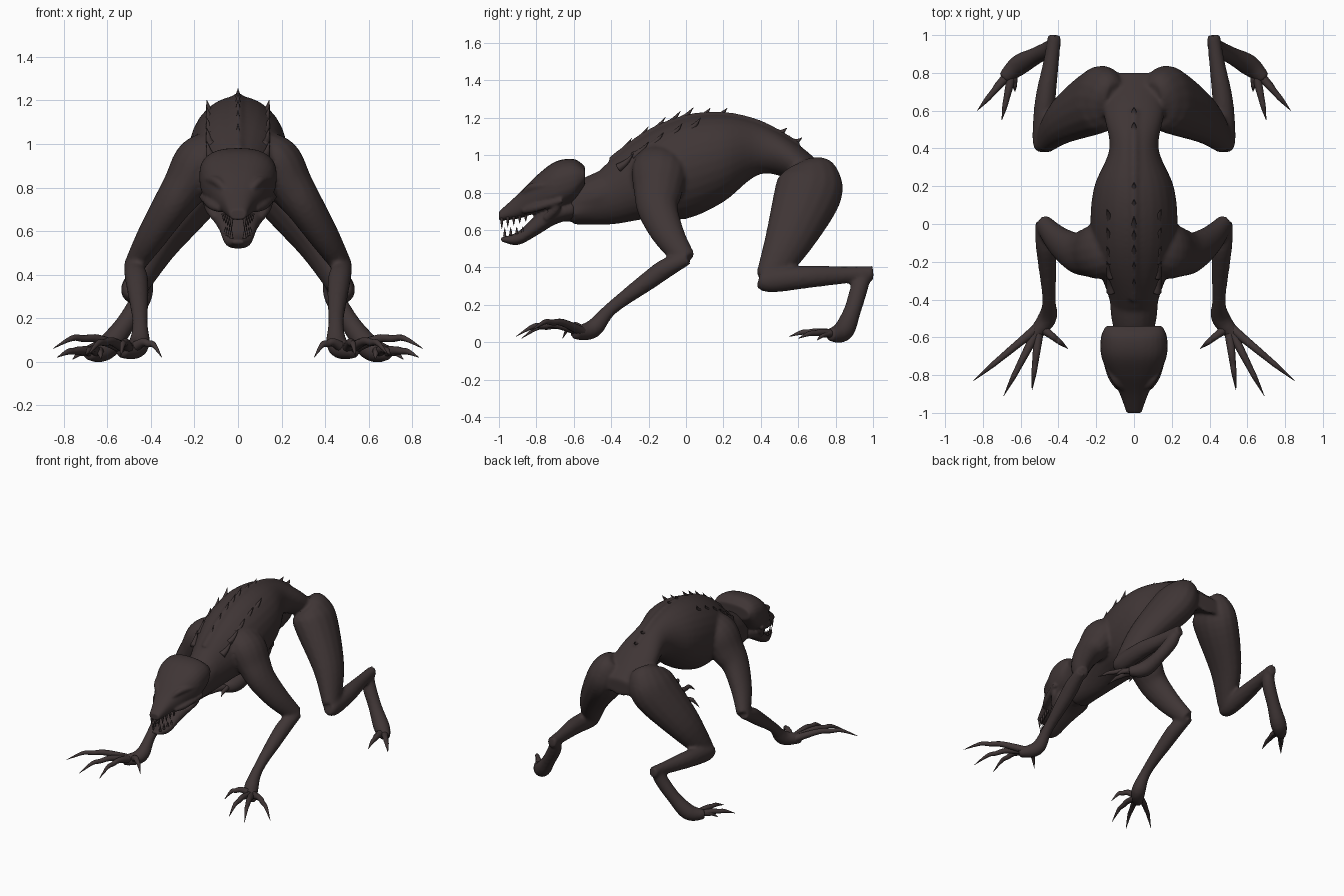
import bpy, bmesh, math
from mathutils import Vector

default_cube = bpy.data.objects.get("Cube")
if default_cube:
    bpy.data.objects.remove(default_cube)

hide = bpy.data.materials.new("dark brown hide")
hide.use_nodes = True
hide.diffuse_color = (0.05, 0.036, 0.036, 1)
shader = hide.node_tree.nodes["Principled BSDF"]
shader.inputs["Base Color"].default_value = hide.diffuse_color
shader.inputs["Roughness"].default_value = 0.8


def blend(before, start, end, after, t):
    """Catmull-Rom value between start and end."""
    slope_in, slope_out = (end - before) / 2, (after - start) / 2
    gap = end - start
    return start + t * (slope_in + t * (3 * gap - 2 * slope_in - slope_out
                                        + t * (slope_in + slope_out - 2 * gap)))


def resample(rows, steps=5):
    """Smooth rows of numbers into a denser list."""
    padded = [rows[0], *rows, rows[-1]]
    dense = []
    for group in zip(padded, padded[1:], padded[2:], padded[3:]):
        for step in range(steps):
            dense.append([blend(*values, step / steps) for values in zip(*group)])
    return dense + [list(rows[-1])]


def skin(bm, rings):
    """Join rings of points into a closed tube."""
    loops = [[bm.verts.new(point) for point in ring] for ring in rings]
    for lower, upper in zip(loops, loops[1:]):
        for k in range(len(lower)):
            bm.faces.new((lower[k - 1], lower[k], upper[k], upper[k - 1]))
    bm.faces.new(loops[0])
    bm.faces.new(loops[-1])


def oval(centre, across, along, sides, power=1.0):
    """Ring of points; a power under one makes it squarer."""
    ring = []
    for k in range(sides):
        c, s = math.cos(math.tau * k / sides), math.sin(math.tau * k / sides)
        ring.append(centre + across * math.copysign(abs(c) ** power, c)
                    + along * math.copysign(abs(s) ** power, s))
    return ring


def barrel(bm, ys, widths, tops, bottoms, power=1.0):
    """Upright ovals along y between a top and a bottom outline."""
    rings = []
    for y, width, top, bottom in resample(list(zip(ys, widths, tops, bottoms))):
        centre = Vector((0, y, (top + bottom) / 2))
        rings.append(oval(centre, Vector((width, 0, 0)), Vector((0, 0, (top - bottom) / 2)), 28, power))
    skin(bm, rings)


def limb(bm, path, side=1, depth=1.0, sides=16):
    """Round tube along (x, y, z, radius) points, mirrored by side."""
    rows = resample(path)
    points = [Vector((side * x, y, z)) for x, y, z, radius in rows]
    rings = []
    for i, point in enumerate(points):
        tangent = (points[min(i + 1, len(points) - 1)] - points[max(i - 1, 0)]).normalized()
        across = tangent.orthogonal() if abs(tangent.x) > 0.99 else Vector((1, 0, 0))
        across = (across - tangent * across.dot(tangent)).normalized()
        radius = rows[i][-1]
        rings.append(oval(point, across * radius, tangent.cross(across) * radius * depth, sides))
    skin(bm, rings)


def spike(bm, base, tip, radius, sag):
    """Pointed cone that sags in the middle."""
    base, tip = Vector(base), Vector(tip)
    middle = base.lerp(tip, 0.5) - Vector((0, 0, sag))
    limb(bm, [(*base, radius), (*middle, radius * 0.6), (*tip, 0.001)], sides=8)


def finish(name, bm, voxel=None):
    """Make the object; a voxel size melts its pieces into one skin."""
    bmesh.ops.recalc_face_normals(bm, faces=bm.faces)
    mesh = bpy.data.meshes.new(name)
    bm.to_mesh(mesh)
    bm.free()
    mesh.materials.append(hide)
    mesh.shade_smooth()
    part = bpy.data.objects.new(name, mesh)
    bpy.context.collection.objects.link(part)
    if voxel:
        melt = part.modifiers.new("melt", 'REMESH')
        melt.mode, melt.voxel_size, melt.use_smooth_shade = 'VOXEL', voxel, True
        soften = part.modifiers.new("soften", 'SMOOTH')
        soften.factor, soften.iterations = 0.5, 4


def back_height(y):
    """Arched outline of the back."""
    return 1.22 - 0.8 * (y - 0.15) ** 2


# Torso, from neck to rump
body = bmesh.new()
stations = [-0.6 + 0.2 * i for i in range(8)]
barrel(body, stations, (.1, .13, .2, .23, .21, .13, .16, .13), [back_height(y) for y in stations],
       (.63, .63, .66, .66, .75, .9, .85, .76))

# Throat and nape running into the head, and the ridge of the backbone
limb(body, [(0, -.76, .69, .04), (0, -.65, .72, .08), (0, -.5, .77, .12), (0, -.35, .82, .13)])
limb(body, [(0, y, back_height(y) - 0.01, 0.025) for y in stations[1:-1]])

# Limbs: path and depth of the cross-section
upper_arm = [(.08, -.13, .98, .09), (.17, -.14, .92, .12), (.24, -.15, .81, .105), (.31, -.15, .71, .087),
             (.4, -.09, .57, .068), (.48, 0, .44, .045)]
forearm = [(.49, .01, .45, .035), (.47, -.1, .4, .052), (.46, -.2, .33, .05), (.45, -.4, .18, .036),
           (.46, -.5, .07, .05), (.54, -.6, .05, .035)]
thigh = [(.1, .66, .94, .07), (.14, .67, .89, .12), (.2, .65, .79, .138), (.37, .55, .55, .1),
         (.47, .44, .34, .055)]
shin = [(.48, .39, .34, .04), (.48, .45, .33, .058), (.47, .65, .35, .055), (.44, .85, .36, .042),
        (.42, 1, .37, .035)]
hind_foot = [(.42, .97, .39, .03), (.44, .93, .3, .046), (.52, .89, .17, .046), (.61, .84, .06, .056),
             (.69, .77, .04, .035)]
for side in (1, -1):
    for path, depth in ((upper_arm, 1.25), (forearm, 1), (thigh, 1.3), (shin, 1.1), (hind_foot, 1)):
        limb(body, path, side, depth)
finish("body_and_limbs", body, 0.012)

# Fingers and toes arch from a root to a hooked claw tip
finger_tips = [(.85, -.83, .06), (.69, -.91, .03), (.54, -.88, .02), (.35, -.66, .02)]
toe_tips = [(.83, .6, .02), (.7, .55, .03), (.76, .7, .01), (.63, .7, .01)]
for label, side in (("left", 1), ("right", -1)):
    for part, root, tips, lift in (("fingers", (.5, -.54, .05), finger_tips, .05),
                                   ("toes", (.64, .82, .04), toe_tips, .02)):
        bm = bmesh.new()
        for tip in tips:
            path = [(*root, 0.028)]
            for fraction, radius in ((0.4, 0.02), (0.6, 0.016), (0.75, 0.013)):
                joint = Vector(root).lerp(Vector(tip), fraction)
                path.append((joint.x, joint.y, joint.z + lift, radius))
            limb(bm, path + [(*tip, 0.001)], side, sides=10)
        finish(f"{label}_{part}", bm)

# Head: skull with a flared back rim, and hanging jaw
head = bmesh.new()
barrel(head, (-.54, -.6, -.7, -.8, -.9, -1), (.15, .175, .173, .13, .075, .04),
       (.94, .98, .965, .89, .79, .7), (.84, .75, .7, .69, .66, .65), 0.8)
barrel(head, (-.6, -.7, -.8, -.9, -.99), (.1, .125, .09, .062, .025),
       (.76, .74, .68, .59, .56), (.66, .63, .57, .52, .54), 0.85)

# Brows, cheekbones and jaw hinges
brow = [(.06, -.87, .79, .015), (.1, -.82, .83, .022), (.16, -.7, .84, .015)]
cheek = [(.08, -.87, .7, .015), (.12, -.8, .72, .022), (.165, -.66, .76, .015)]
hinge = [(.14, -.69, .76, .025), (.13, -.7, .71, .025), (.1, -.75, .66, .02)]
for side in (1, -1):
    for path in (brow, cheek, hinge):
        limb(head, path, side)
finish("head", head, 0.008)

# Teeth, shrinking towards the corners of the mouth
teeth = bmesh.new()
for side in (1, -1):
    for i in range(5):
        x, y = side * (0.03 + 0.009 * i), 0.032 * i - 0.985
        length = 0.06 - 0.006 * i
        upper, lower = 0.665 + 0.004 * i, 0.565 + 0.007 * i
        spike(teeth, (x, y, upper), (x, y, upper - length), 0.01, 0)
        spike(teeth, (x, y + 0.016, lower), (x, y + 0.016, lower + length * 0.8), 0.009, 0)
finish("teeth", teeth)

# Spines sweep back along the ridge and over both shoulders
spines = bmesh.new()
for y in (-.38, -.29, -.2, -.12, -.05, .07, .16, .48, .56):
    length = 0.09 if y < 0 else 0.06
    z = back_height(y)
    spike(spines, (0, y, z - 0.015), (0, y + length, z + length * (0.7 - y)), 0.025, 0.01)
for side in (1, -1):
    for y in (-.36, -.28, -.2, -.1, 0):
        x, z = side * 0.12, back_height(y) - 0.06
        spike(spines, (x, y, z - 0.02), (x * 1.2, y + 0.08, z + 0.06), 0.025, 0.01)
finish("back_spines", spines)
